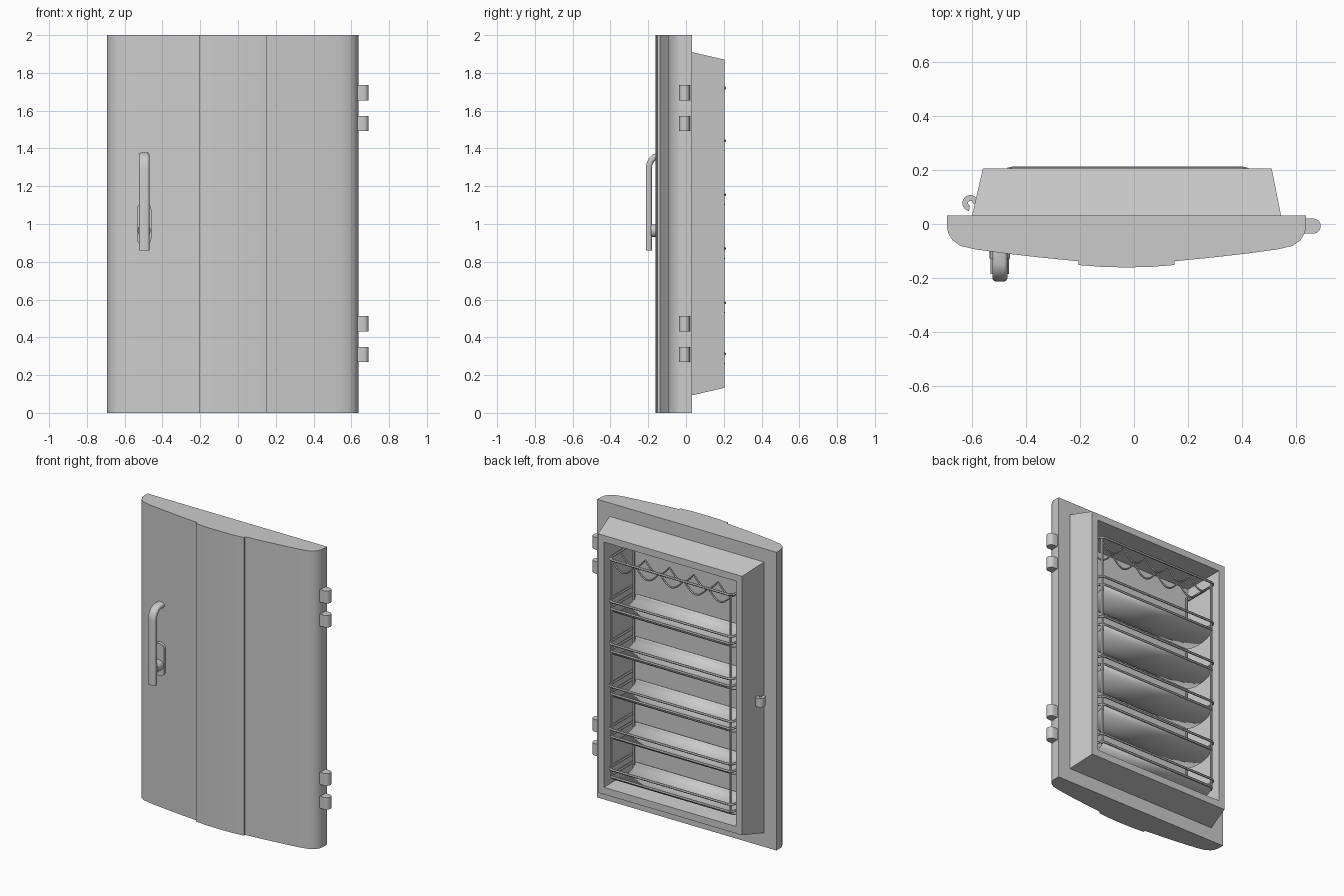
import bpy, bmesh, math
from mathutils import Vector

if "Cube" in bpy.data.objects:
    bpy.data.objects.remove(bpy.data.objects["Cube"])

CX = -0.028                     # centre line of the door leaf
RAILS = [1.72, 1.44, 1.155, 0.87, 0.583, 0.313]


def finish(bm, name):
    bmesh.ops.recalc_face_normals(bm, faces=bm.faces)
    me = bpy.data.meshes.new(name)
    bm.to_mesh(me)
    bm.free()
    ob = bpy.data.objects.new(name, me)
    bpy.context.collection.objects.link(ob)
    bpy.ops.object.select_all(action='DESELECT')
    ob.select_set(True)
    bpy.context.view_layer.objects.active = ob
    bpy.ops.object.shade_smooth_by_angle(angle=math.radians(35))
    return ob


def loft(bm, rings, closed=True, caps=True):
    vs = [[bm.verts.new(p) for p in r] for r in rings]
    n = len(vs[0])
    for a, b in zip(vs, vs[1:]):
        for i in range(n if closed else n - 1):
            j = (i + 1) % n
            bm.faces.new((a[i], a[j], b[j], b[i]))
    if caps:
        bm.faces.new(vs[0])
        bm.faces.new(vs[-1])
    return vs


def prism(name, outline, z0, z1):
    bm = bmesh.new()
    loft(bm, [[(x, y, z) for x, y in outline] for z in (z0, z1)])
    return finish(bm, name)


def wire(name, pts, cyclic=False, r=0.008):
    cu = bpy.data.curves.new(name, 'CURVE')
    cu.dimensions = '3D'
    cu.bevel_depth = r
    cu.bevel_resolution = 1
    cu.use_fill_caps = True
    sp = cu.splines.new('POLY')
    sp.points.add(len(pts) - 1)
    for p, co in zip(sp.points, pts):
        p.co = (*co, 1)
    sp.use_cyclic_u = cyclic
    tmp = bpy.data.objects.new(name + "_path", cu)
    bpy.context.collection.objects.link(tmp)
    bpy.context.view_layer.update()
    me = bpy.data.meshes.new_from_object(tmp.evaluated_get(bpy.context.evaluated_depsgraph_get()))
    bpy.data.objects.remove(tmp)
    bm = bmesh.new()
    bm.from_mesh(me)
    return finish(bm, name)


def rounded(cx, cy, hx, hy, r, n=4):
    pts = []
    for k, (sx, sy) in enumerate(((1, 1), (-1, 1), (-1, -1), (1, -1))):
        for i in range(n + 1):
            a = math.pi / 2 * (k + i / n)
            pts.append((cx + sx * (hx - r) + r * math.cos(a), cy + sy * (hy - r) + r * math.sin(a)))
    return pts


# Door leaf with bowed front, raised centre panel and recessed back liner
half = [(0.665, 0.031), (0.665, -0.012), (0.66, -0.035), (0.645, -0.06), (0.615, -0.081),
        (0.56, -0.094), (0.45, -0.109), (0.32, -0.124), (0.178, -0.138), (0.178, -0.152),
        (0.09, -0.159), (0, -0.161)]
outline = [(CX + x, y) for x, y in half] + [(CX - x, y) for x, y in half[-2::-1]]
bm = bmesh.new()
lo, hi = loft(bm, [[(x, y, z) for x, y in outline] for z in (0, 2)], closed=False)
prev = [lo[0], lo[-1], hi[-1], hi[0]]
for x0, x1, y, z0, z1 in ((-0.6, 0.545, 0.031, 0.093, 1.91), (-0.56, 0.51, 0.205, 0.133, 1.87),
                          (-0.515, 0.465, 0.205, 0.18, 1.825), (-0.495, 0.445, -0.07, 0.2, 1.805)):
    cur = [bm.verts.new(p) for p in ((x1, y, z0), (x0, y, z0), (x0, y, z1), (x1, y, z1))]
    for i in range(4):
        j = (i + 1) % 4
        bm.faces.new((prev[i], prev[j], cur[j], cur[i]))
    prev = cur
bm.faces.new(prev)
finish(bm, "door_leaf")

# Hinge knuckles with a tab running into the door edge
for i, (z0, z1) in enumerate(((1.653, 1.736), (1.492, 1.572), (0.43, 0.512), (0.27, 0.35))):
    knuckle = [(0.63, 0.02)] + [(0.664 + 0.028 * math.cos(math.radians(a)),
                                 -0.008 + 0.028 * math.sin(math.radians(a)))
                                for a in range(90, -91, -15)] + [(0.63, -0.036)]
    prism(f"hinge_knuckle_{i + 1}", knuckle, z0, z1)

# Handle grip bending into the door
path = [Vector((-0.497, y, z)) for y, z in ((-0.197, 0.86), (-0.197, 1.29), (-0.194, 1.315),
        (-0.185, 1.337), (-0.168, 1.354), (-0.148, 1.362), (-0.1, 1.363))]
section = rounded(0, 0, 0.028, 0.016, 0.014)
rings = []
for i, p in enumerate(path):
    t = (path[min(i + 1, len(path) - 1)] - path[max(i - 1, 0)]).normalized()
    nrm = Vector((1, 0, 0)).cross(t)
    rings.append([p + Vector((u, 0, 0)) + nrm * v for u, v in section])
bm = bmesh.new()
loft(bm, rings)
finish(bm, "handle_grip")

# Handle base plate and the bracket that carries the grip
for name, hz, hx, cz, ya, yb in (("handle_plate", 0.108, 0.038, 1.0, -0.09, -0.128),
                                 ("handle_bracket", 0.033, 0.034, 0.965, -0.12, -0.185)):
    bm = bmesh.new()
    loft(bm, [[(x, y, z) for x, z in rounded(-0.497, cz, hx, hz, 0.03)] for y in (ya, yb)])
    finish(bm, name)

# Hook-shaped catch on the liner side
arc = [math.radians(a) for a in range(-10, 261, 18)]
hook = [(-0.606 + r * math.cos(a), 0.077 + r * math.sin(a))
        for r, angs in ((0.03, arc), (0.009, arc[::-1])) for a in angs]
prism("latch_hook", hook, 0.968, 1.028)

# Storage racks: rails reaching back to the liner, with a shallow curved trough below
for i, z in enumerate(RAILS):
    for part, dz, inset in (("upper", 0, 0), ("lower", -0.052, 0.006))[:2 if i else 1]:
        # front half of a rounded loop, open towards the recess floor
        loop = rounded(-0.024, 0.07, 0.462 - inset, 0.1345 - inset, 0.035)[:10]
        pts = [(0.438 - inset, -0.065)] + loop + [(-0.486 + inset, -0.065)]
        wire(f"rack_rail_{part}_{i + 1}", [(x, y, z + dz) for x, y in pts])
    if i:
        bm = bmesh.new()
        ends = [[(x, 0.066 + 0.13 * math.cos(a), z - 0.052 - 0.05 * math.sin(a))
                 for a in [math.pi * k / 12 for k in range(13)]] for x in (-0.465, 0.417)]
        loft(bm, ends, closed=False, caps=False)
        tray = finish(bm, f"shelf_tray_{i + 1}")
        tray.modifiers.new("thickness", 'SOLIDIFY').thickness = 0.004

# Scalloped bottle cradle wires at the top
for name, y in (("front", 0.185), ("back", 0.08)):
    pts = []
    for k in range(61):
        x = -0.474 + 0.9 * k / 60
        pts.append((x, y, 1.715 - 0.07 * abs(math.sin(math.pi * k / 12))))
    wire(f"bottle_cradle_{name}", pts, r=0.006)

# Upright rack posts at the four corners
for side, x in (("left", -0.466), ("right", 0.418)):
    for depth, y in (("back", 0.19), ("front", -0.045)):
        wire(f"rack_post_{side}_{depth}", [(x, y, 0.25), (x, y, 1.725)])
